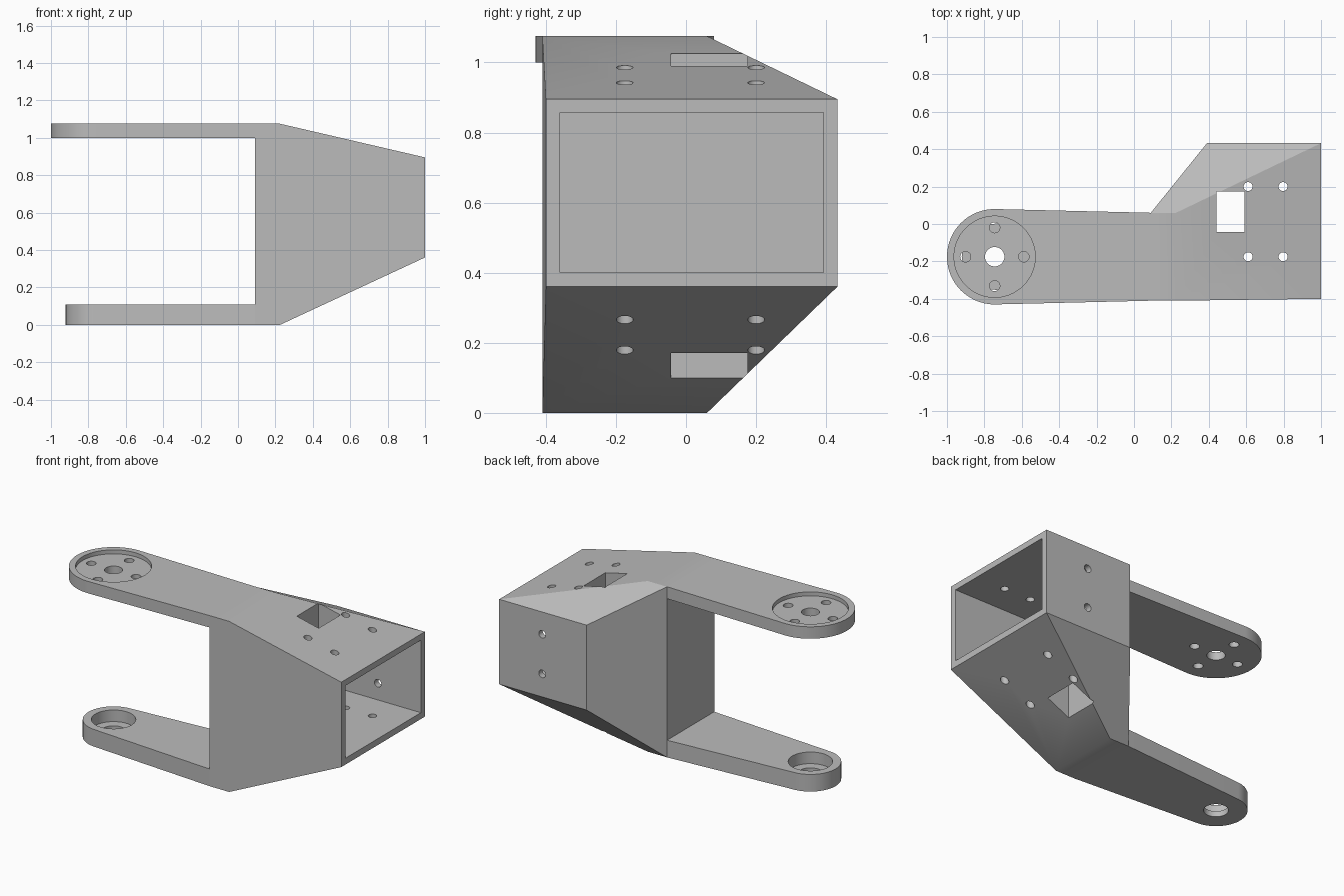
import bpy, bmesh, math
from mathutils import Matrix, Vector

if "Cube" in bpy.data.objects:
    bpy.data.objects.remove(bpy.data.objects["Cube"], do_unlink=True)

grey = bpy.data.materials.new("plain grey")
grey.use_nodes = True
grey.diffuse_color = (0.5, 0.5, 0.5, 1)
grey.node_tree.nodes["Principled BSDF"].inputs["Base Color"].default_value = (0.5, 0.5, 0.5, 1)


def make(name, bm):
    bmesh.ops.recalc_face_normals(bm, faces=bm.faces[:])
    mesh = bpy.data.meshes.new(name)
    bm.to_mesh(mesh)
    bm.free()
    mesh.materials.append(grey)
    obj = bpy.data.objects.new(name, mesh)
    bpy.context.collection.objects.link(obj)
    return obj


def hull(name, points):
    """Convex solid around the given points, with flat regions merged."""
    bm = bmesh.new()
    for p in points:
        bm.verts.new(p)
    bmesh.ops.convex_hull(bm, input=bm.verts[:])
    bmesh.ops.dissolve_limit(bm, angle_limit=0.003, verts=bm.verts[:], edges=bm.edges[:])
    return make(name, bm)


def box(x, y, z):
    return hull("cutter", [(a, b, c) for a in x for b in y for c in z])


def drill(center, radius, length, axis="Z", sides=40):
    bm = bmesh.new()
    turn = Matrix.Rotation(math.pi / 2, 4, "X") if axis == "Y" else Matrix()
    bmesh.ops.create_cone(bm, cap_ends=True, segments=sides, radius1=radius, radius2=radius,
                          depth=length, matrix=Matrix.Translation(center) @ turn)
    return make("cutter", bm)


def cut(obj, cutters):
    """Subtract every cutter, bake the result and discard the cutters."""
    for c in cutters:
        mod = obj.modifiers.new("cut", "BOOLEAN")
        mod.operation = "DIFFERENCE"
        mod.solver = "EXACT"
        mod.object = c
        bpy.context.view_layer.update()
        baked = bpy.data.meshes.new_from_object(
            obj.evaluated_get(bpy.context.evaluated_depsgraph_get()))
        obj.modifiers.clear()
        obj.data = baked
        bpy.data.objects.remove(c, do_unlink=True)


def smooth(obj):
    bpy.ops.object.select_all(action="DESELECT")
    obj.select_set(True)
    bpy.context.view_layer.objects.active = obj
    bpy.ops.object.shade_smooth_by_angle(angle=math.radians(25))


INNER, FRONT, BACK, TOP = 0.09, -0.41, 0.06, 1.075
PIVOT = Vector((-0.745, -0.175, 0))


def arm(name, radius, z0, z1):
    """Tapered arm with a rounded end at the pivot."""
    pts = []
    for z in (z0, z1):
        pts += [(INNER, FRONT, z), (INNER, BACK, z)]
        for i in range(80):
            a = math.tau * i / 80
            pts.append((PIVOT.x + radius * math.cos(a), PIVOT.y + radius * math.sin(a), z))
    return hull(name, pts)


# Body: tall slab next to the arms, narrowing into a rectangular socket
points = [(x, y, z) for x in (INNER, 0.225) for y in (FRONT, BACK) for z in (0, TOP)]
for z in (0.36, 0.895):
    points += [(1, -0.4, z), (1, 0.432, z), (0.39, 0.432, z)]
body = hull("socket_body", points)
cutters = [box((0.44, 1.2), (-0.36, 0.393), (0.4, 0.857)),      # socket
           box((0.44, 0.592), (-0.043, 0.175), (-0.1, 1.2))]    # cable window
cutters += [drill((x, y, 0.5), 0.024, 1.5) for x in (0.61, 0.797) for y in (-0.175, 0.2)]
cutters += [drill((0.7, 0.42, z), 0.024, 0.2, "Y") for z in (0.505, 0.755)]
cut(body, cutters)
smooth(body)

# Upper arm: shallow horn recess, shaft hole and four screw holes
upper = arm("upper_arm", 0.255, 1.0, TOP)
cutters = [drill(PIVOT + Vector((0, 0, 1.1)), 0.217, 0.1, sides=80),
           drill(PIVOT + Vector((0, 0, 1)), 0.052, 0.4)]
for i in range(4):
    a = i * math.pi / 2
    cutters.append(drill(PIVOT + Vector((0.156 * math.cos(a), 0.156 * math.sin(a), 1)), 0.028, 0.4))
cut(upper, cutters)
smooth(upper)

# Lower arm: deep bearing pocket with a smaller hole through its floor
lower = arm("lower_arm", 0.176, 0, 0.108)
cut(lower, [drill(PIVOT + Vector((0, 0, 0.135)), 0.127, 0.2, sides=64),
            drill(PIVOT, 0.07, 0.4)])
smooth(lower)
